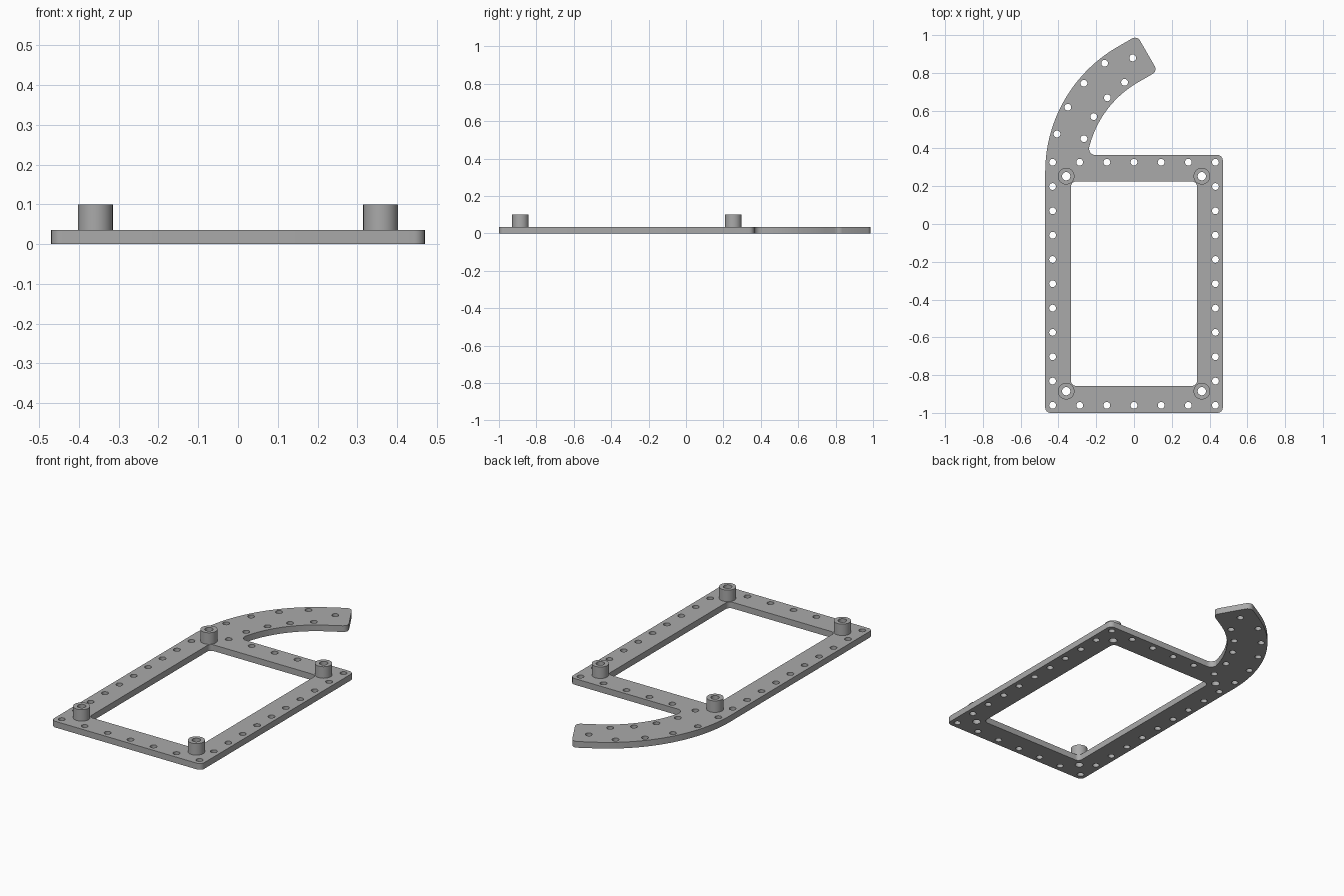
import bpy, bmesh
from math import sin, cos, pi, radians, tan
from mathutils import Vector as V

cube = bpy.data.objects.get("Cube")
if cube:
    bpy.data.objects.remove(cube, do_unlink=True)

THICK, BOSS_TOP = 0.035, 0.10
HALF_W, FRONT, BACK = 0.47, -1.0, 0.365

grey = bpy.data.materials.new("plain grey")
grey.use_nodes = True
colour = (0.4, 0.4, 0.4, 1)
grey.diffuse_color = colour
grey.node_tree.nodes["Principled BSDF"].inputs["Base Color"].default_value = colour


def arc(centre, r, start, end, steps):
    """Points along an arc, angles in degrees."""
    return [V((centre[0] + r * cos(radians(start + (end - start) * i / steps)),
               centre[1] + r * sin(radians(start + (end - start) * i / steps))))
            for i in range(steps + 1)]


def circle(centre, r, steps=28):
    return arc(centre, r, 0, 360, steps)[:-1]


def rounded(prev, corner, nxt, r, steps=6):
    """Replace a corner by a fillet of radius r."""
    p, c, n = V(prev), V(corner), V(nxt)
    a, b = (p - c).normalized(), (n - c).normalized()
    half = a.angle(b) / 2
    mid = c + (a + b).normalized() * r / sin(half)
    s, e = c + a * r / tan(half) - mid, c + b * r / tan(half) - mid
    sweep = pi - 2 * half
    return [mid + (s * sin(sweep * (1 - i / steps)) + e * sin(sweep * i / steps)) / sin(sweep)
            for i in range(steps + 1)]


def extruded(name, loops, z0, z1):
    """Solid from an outline and its holes."""
    curve = bpy.data.curves.new(name + " outline", 'CURVE')
    curve.dimensions, curve.fill_mode = '2D', 'BOTH'
    curve.extrude = (z1 - z0) / 2
    for pts in loops:
        spline = curve.splines.new('POLY')
        spline.points.add(len(pts) - 1)
        for sp, p in zip(spline.points, pts):
            sp.co = (p[0], p[1], 0, 1)
        spline.use_cyclic_u = True
    temp = bpy.data.objects.new(name + " outline", curve)
    bpy.context.collection.objects.link(temp)
    dg = bpy.context.evaluated_depsgraph_get()
    mesh = bpy.data.meshes.new_from_object(temp.evaluated_get(dg))
    bpy.data.objects.remove(temp, do_unlink=True)
    bm = bmesh.new()
    bm.from_mesh(mesh)
    bmesh.ops.remove_doubles(bm, verts=bm.verts, dist=0.0001)
    bmesh.ops.translate(bm, verts=bm.verts, vec=(0, 0, (z0 + z1) / 2))
    bmesh.ops.recalc_face_normals(bm, faces=bm.faces)
    bm.to_mesh(mesh)
    bm.free()
    mesh.materials.clear()
    mesh.materials.append(grey)
    ob = bpy.data.objects.new(name, mesh)
    bpy.context.collection.objects.link(ob)
    bpy.ops.object.select_all(action='DESELECT')
    ob.select_set(True)
    bpy.context.view_layer.objects.active = ob
    bpy.ops.object.shade_smooth_by_angle(angle=radians(30))
    return ob


# Curved arm: concentric arcs, then a short straight tip
CENTRE, R_OUT, R_IN = V((0.295, 0.275)), 0.765, 0.548
outer = arc(CENTRE, R_OUT, 180, 120, 32)
inner = arc(CENTRE, R_IN, 120, 167, 26)
tip = V((cos(radians(30)), sin(radians(30)))) * 0.12
tip_out, tip_in = outer[-1] + tip, inner[0] + tip
notch = V((-0.243, BACK))

# Plate outline, clockwise from the front left corner
fl, fr = V((-HALF_W, FRONT)), V((HALF_W, FRONT))
br = V((HALF_W, BACK))
outline = (rounded(fr, fl, outer[0], 0.028) + outer
           + rounded(outer[-1], tip_out, tip_in, 0.03)
           + rounded(tip_out, tip_in, inner[0], 0.03) + inner
           + rounded(inner[-1], notch, br, 0.035)
           + rounded(notch, br, fr, 0.028) + rounded(br, fr, fl, 0.028))

# Window in the frame
corners = [V(c) for c in ((-0.333, -0.857), (0.333, -0.857), (0.333, 0.225), (-0.333, 0.225))]
window = []
for i in range(4):
    window += rounded(corners[i - 1], corners[i], corners[(i + 1) % 4], 0.025)

# Small holes along the frame edges and the arm
HOLE = 0.018
Y0, Y1, X = -0.96, 0.327, 0.431
spots = [(s * X, Y0 + (Y1 - Y0) * i / 10) for s in (-1, 1) for i in range(11)]
spots += [(X * i / 3, y) for y in (Y0, Y1) for i in range(-2, 3)]
spots += [CENTRE + 0.731 * V((cos(radians(a)), sin(radians(a)))) for a in (164, 152, 140, 128)]
spots += [CENTRE + 0.587 * V((cos(radians(a)), sin(radians(a)))) for a in (162.5, 150, 138, 126)]
spots += [(-0.007, 0.879)]

# Corner bosses with through holes
BORE = 0.022
bosses = {"front_right_boss": (-0.359, -0.885), "front_left_boss": (0.359, -0.885),
          "back_right_boss": (-0.359, 0.253), "back_left_boss": (0.359, 0.253)}

extruded("frame_plate", [outline, window] + [circle(p, HOLE, 20) for p in spots]
         + [circle(p, BORE) for p in bosses.values()], 0, THICK)
for name, p in bosses.items():
    extruded(name, [circle(p, 0.044, 40), circle(p, BORE)], THICK, BOSS_TOP)
